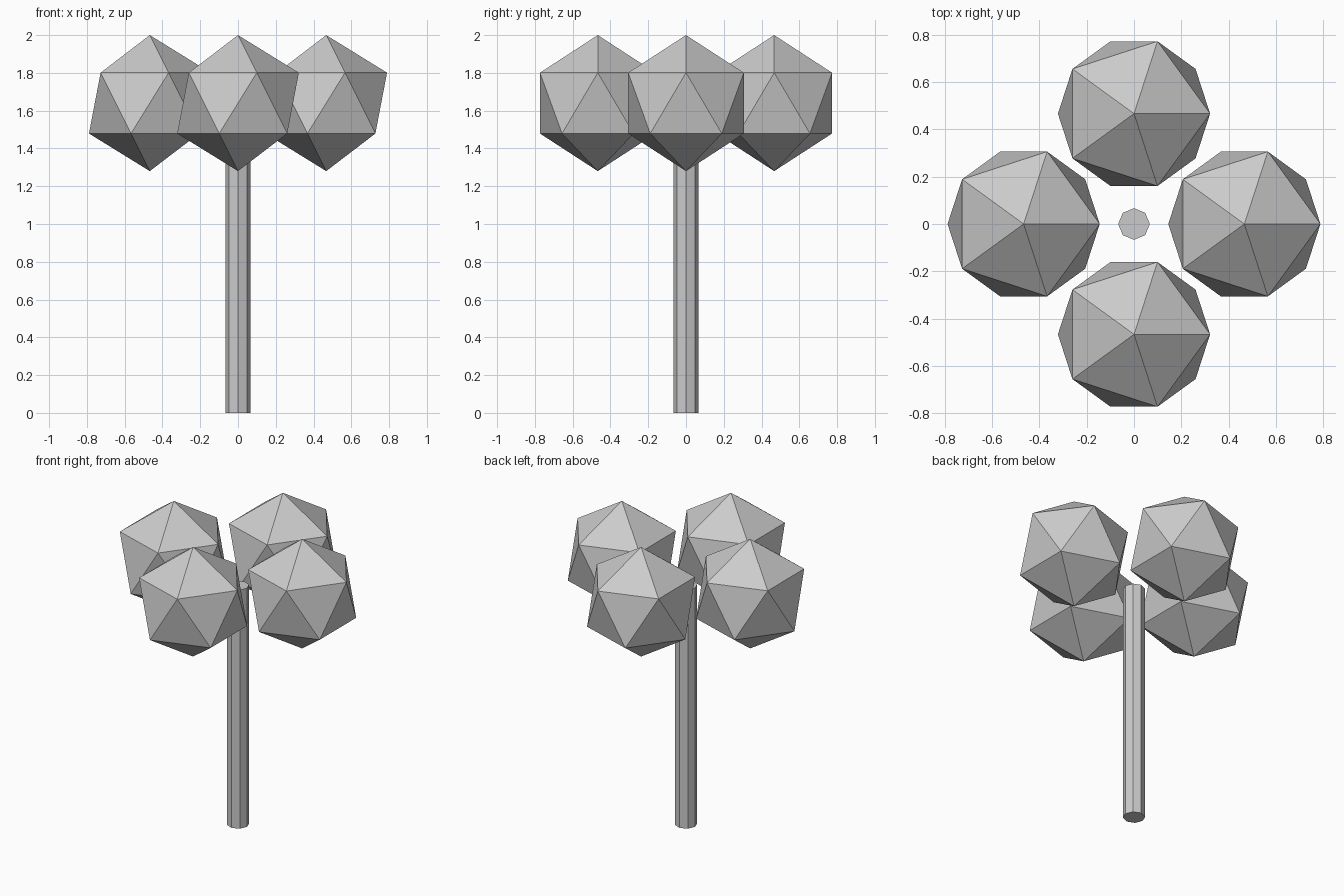
import bpy
import math

cube = bpy.data.objects.get("Cube")
if cube:
    bpy.data.objects.remove(cube, do_unlink=True)

# Single plain grey
GREY = (0.6, 0.6, 0.6, 1.0)
grey = bpy.data.materials.new("plain_grey")
grey.use_nodes = True
grey.diffuse_color = GREY
grey.node_tree.nodes["Principled BSDF"].inputs["Base Color"].default_value = GREY


def finish(name):
    obj = bpy.context.object
    obj.name = obj.data.name = name
    obj.data.materials.append(grey)
    return obj


# Eight-sided trunk, standing on the ground
TRUNK_HEIGHT = 1.57
bpy.ops.mesh.primitive_cylinder_add(vertices=8, radius=0.067, depth=TRUNK_HEIGHT,
                                    location=(0, 0, TRUNK_HEIGHT / 2))
finish("trunk")

# Four faceted foliage clumps in a ring, all turned the same way
RING = 0.467
for i, side in enumerate(("left", "back", "right", "front")):
    angle = i * math.pi / 2
    bpy.ops.mesh.primitive_ico_sphere_add(
        subdivisions=1, radius=0.36,
        location=(RING * math.cos(angle), RING * math.sin(angle), 1.64))
    finish("foliage_" + side)
